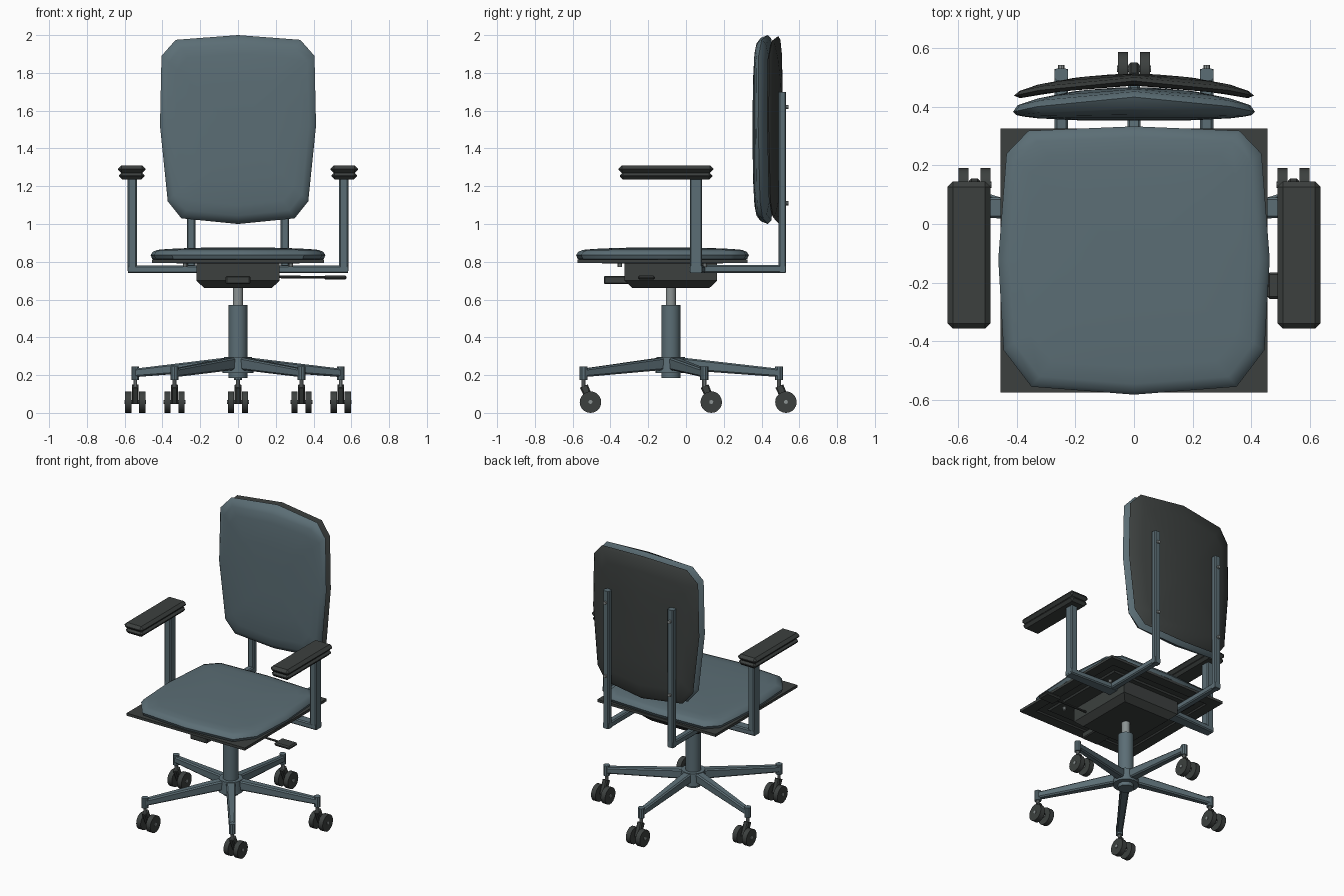
import bpy, bmesh, math
from mathutils import Vector, Matrix

if "Cube" in bpy.data.objects:
    bpy.data.objects.remove(bpy.data.objects["Cube"])


def material(name, rgb):
    m = bpy.data.materials.new(name)
    m.diffuse_color = (*rgb, 1)
    m.use_nodes = True
    m.node_tree.nodes["Principled BSDF"].inputs["Base Color"].default_value = m.diffuse_color
    return m


FABRIC = material("blue grey fabric", (0.105, 0.155, 0.178))
METAL = material("blue grey metal", (0.105, 0.155, 0.178))
DARK = material("dark plastic", (0.045, 0.051, 0.049))
STEEL = material("light steel", (0.26, 0.29, 0.29))


def finish(name, bm, mat, smooth=None):
    bmesh.ops.recalc_face_normals(bm, faces=bm.faces)
    me = bpy.data.meshes.new(name)
    bm.to_mesh(me)
    bm.free()
    ob = bpy.data.objects.new(name, me)
    me.materials.append(mat)
    bpy.context.collection.objects.link(ob)
    if smooth:
        bpy.ops.object.select_all(action='DESELECT')
        ob.select_set(True)
        bpy.context.view_layer.objects.active = ob
        bpy.ops.object.shade_smooth_by_angle(angle=math.radians(smooth))
    return ob


def loft(name, rings, mat, smooth=None):
    bm = bmesh.new()
    vs = [[bm.verts.new(p) for p in r] for r in rings]
    n = len(vs[0])
    for a, b in zip(vs, vs[1:]):
        for i in range(n):
            j = (i + 1) % n
            bm.faces.new((a[i], a[j], b[j], b[i]))
    bm.faces.new(vs[0])
    bm.faces.new(vs[-1])
    return finish(name, bm, mat, smooth)


def beam(name, p0, p1, size0, size1, mat, c=0.007):
    """Bar with chamfered section from p0 to p1; sizes are (width, height)."""
    p0, p1 = Vector(p0), Vector(p1)
    d = (p1 - p0).normalized()
    ref = Vector((0, 1, 0)) if abs(d.z) > 0.95 else Vector((0, 0, 1))
    s = d.cross(ref).normalized()
    u = s.cross(d)
    rings = []
    for p, (w, h) in ((p0, size0), (p1, size1)):
        w, h = w / 2, h / 2
        sec = [(w, h - c), (w - c, h), (c - w, h), (-w, h - c),
               (-w, c - h), (c - w, -h), (w - c, -h), (w, c - h)]
        rings.append([p + s * a + u * b for a, b in sec])
    return loft(name, rings, mat)


def box(name, lo, hi, mat, bevel=0):
    bm = bmesh.new()
    lo, hi = Vector(lo), Vector(hi)
    bmesh.ops.create_cube(bm, size=1, matrix=Matrix.Translation((lo + hi) / 2)
                          @ Matrix.Diagonal((*(hi - lo), 1)))
    if bevel:
        bmesh.ops.bevel(bm, geom=bm.edges[:], offset=bevel, segments=1, affect='EDGES')
    return finish(name, bm, mat)


def tube(name, p0, p1, r0, mat, r1=None, n=16):
    p0, p1 = Vector(p0), Vector(p1)
    d = p1 - p0
    mtx = Matrix.Translation((p0 + p1) / 2) @ d.to_track_quat('Z', 'Y').to_matrix().to_4x4()
    bm = bmesh.new()
    bmesh.ops.create_cone(bm, cap_ends=True, segments=n, radius1=r0,
                          radius2=r0 if r1 is None else r1, depth=d.length, matrix=mtx)
    return finish(name, bm, mat, 30)


def mirrored(half):
    """Close a half outline whose first and last points lie on x = 0."""
    return half + [(-x, y) for x, y in half[-2:0:-1]]


# seat cushion
seat = mirrored([(0, .333), (.36, .318), (.435, .24), (.463, -.12),
                 (.445, -.43), (.35, -.555), (0, -.582)])
loft("seat_cushion", [[(x * s, -.125 + (y + .125) * s, z) for x, y in seat]
                      for s, z in ((.4, .805), (.92, .806), (.98, .815), (1, .835), (.975, .853),
                                   (.92, .863), (.8, .868), (.5, .874), (.2, .875))], FABRIC, 40)

# seat plate with recessed underside
bm = bmesh.new()
bmesh.ops.create_cube(bm, size=1, matrix=Matrix.Translation((0, -.125, .803))
                      @ Matrix.Diagonal((.91, .9, .018, 1)))
bm.faces.ensure_lookup_table()
under = min(bm.faces, key=lambda f: f.calc_center_median().z)
for inset, depth in ((.1, 0), (.012, -.008), (.06, 0), (.012, .01)):
    bmesh.ops.inset_region(bm, faces=[under], thickness=inset, depth=depth)
finish("seat_plate", bm, DARK)
for x in (-.28, .28):
    for y in (-.35, .1):
        tube("seat_bolt", (x, y, .772), (x, y, .8), .012, STEEL, n=8)

# backrest cushion and shell, curved forward at the sides
back = mirrored([(0, 2), (.33, 1.975), (.405, 1.89), (.413, 1.52),
                 (.372, 1.12), (.3, 1.03), (0, 1)])


def backrest(name, rings, size, mat):
    loft(name, [[(x * s * size, y - bend * (x * s / .41) ** 2, 1.5 + (z - 1.5) * s * size)
                 for x, z in back] for s, y, bend in rings], mat, 40)


backrest("backrest_cushion", [(.2, .353, 0), (.5, .354, 0), (.8, .362, .002), (.91, .373, .008),
                              (.97, .395, .025), (1, .433, .05), (.96, .452, .05),
                              (.8, .46, .05), (.5, .465, .05), (.2, .466, .05)], 1, FABRIC)
backrest("backrest_shell", [(.2, .472, .05), (.5, .472, .05), (.8, .472, .05), (.95, .475, .05),
                            (1, .488, .05), (.96, .5, .05), (.8, .508, .05),
                            (.5, .511, .05), (.2, .512, .05)], .99, DARK)

# tilt mechanism, front knob and lever
loft("mechanism", [[(sx * a, -.08 + sy * b, z) for sx, sy in ((1, 1), (-1, 1), (-1, -1), (1, -1))]
                   for a, b, z in ((.22, .245, .79), (.22, .245, .7), (.18, .205, .662))], DARK)
box("front_knob", (-.065, -.435, .682), (.065, -.3, .725), DARK, .006)
tube("lever_rod", (.2, -.21, .72), (.47, -.21, .718), .007, DARK, n=8)
box("lever_paddle", (.455, -.255, .705), (.575, -.165, .728), DARK, .008)

for s in (-1, 1):
    # backrest support bars
    beam("back_upright", (.248 * s, .51, .742), (.248 * s, .51, 1.7), (.045, .04), (.045, .04), METAL)
    beam("back_rail", (.248 * s, .04, .762), (.248 * s, .528, .762), (.045, .042), (.045, .042), METAL)
    for z in (1.11, 1.62):
        tube("back_bolt", (.248 * s, .5, z), (.248 * s, .543, z), .011, STEEL, n=8)
    # armrest
    beam("arm_rail", (.2 * s, .06, .76), (.583 * s, .053, .76), (.085, .04), (.065, .04), METAL)
    beam("arm_upright", (.56 * s, .053, .752), (.56 * s, .053, 1.25), (.048, .065), (.048, .065), METAL)
    xs = sorted((.495 * s, .63 * s))
    box("arm_pad_base", (xs[0], -.35, 1.235), (xs[1], .14, 1.274), DARK, .017)
    xs = sorted((.49 * s, .636 * s))
    box("arm_pad", (xs[0], -.357, 1.27), (xs[1], .145, 1.31), DARK, .018)

# gas column and hub
CY = -.08
tube("column_piston", (0, CY, .55), (0, CY, .68), .027, STEEL)
tube("column_sleeve", (0, CY, .185), (0, CY, .572), .05, METAL)
tube("base_hub", (0, CY, .21), (0, CY, .295), .082, METAL, .075)

# five legs with twin wheel casters, all trailing backwards
for k in range(5):
    a = math.radians(90 + 72 * k)
    dx, dy = math.cos(a), math.sin(a)
    x, y = .572 * dx, CY + .572 * dy
    beam("base_leg", (.04 * dx, CY + .04 * dy, .262), (x, y, .212),
         (.06, .066), (.04, .044), METAL, .008)
    tube("leg_socket", (x, y, .175), (x, y, .245), .022, METAL, n=10)
    tube("caster_stem", (x, y, .12), (x, y, .18), .011, STEEL, n=10)
    beam("caster_fork", (x, y + .002, .142), (x, y + .04, .055), (.036, .045), (.036, .04), DARK)
    tube("caster_axle", (x - .058, y + .037, .058), (x + .058, y + .037, .058), .011, STEEL, n=8)
    for s in (-1, 1):
        tube("caster_wheel", (x + .02 * s, y + .037, .057), (x + .054 * s, y + .037, .057),
             .057, DARK, n=20)
